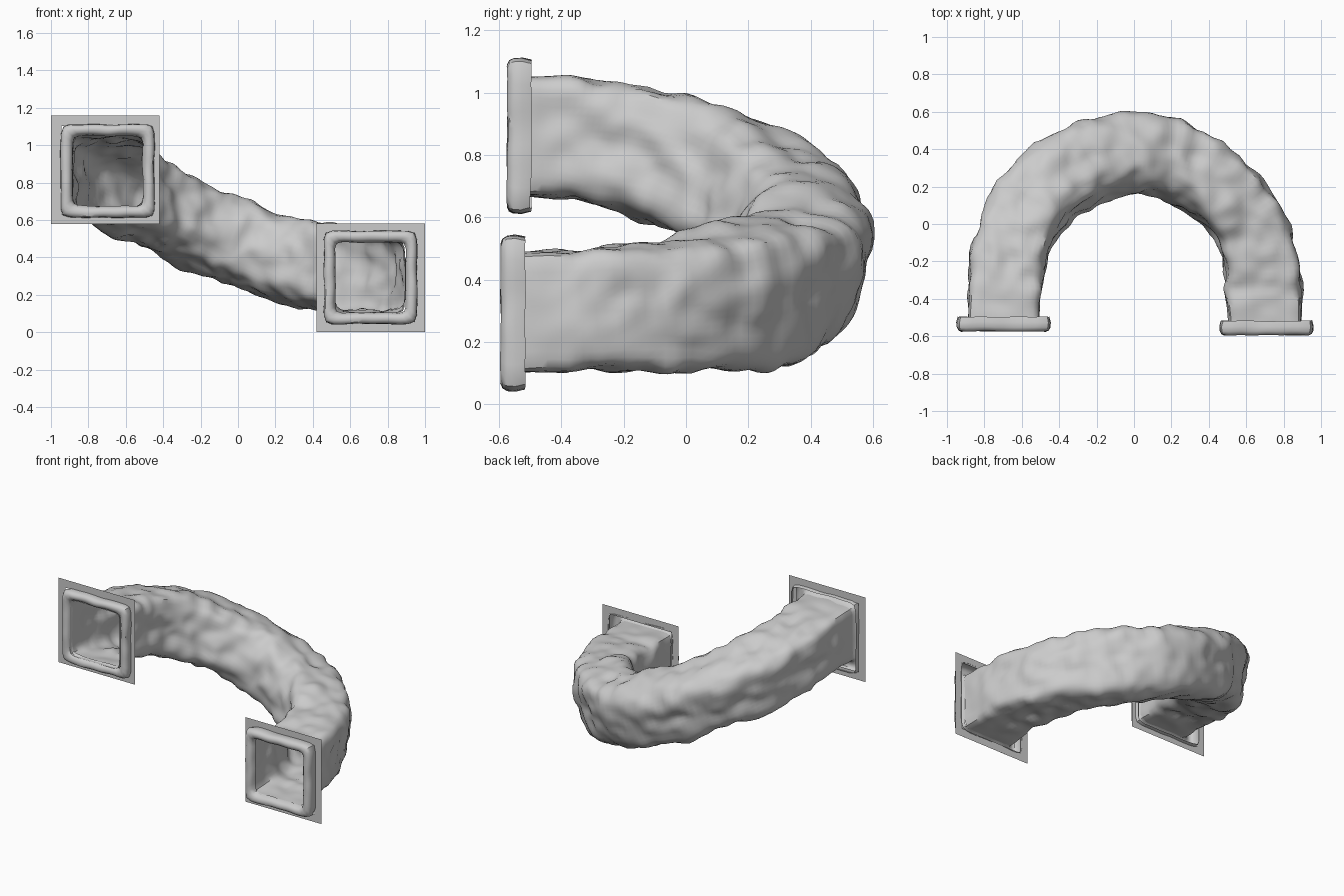
import bpy, bmesh, math
from mathutils import Vector, noise

if "Cube" in bpy.data.objects:
    bpy.data.objects.remove(bpy.data.objects["Cube"])

SIDES = 64
LEFT, RIGHT = (-0.697, 0.862), (0.708, 0.293)   # x, z centres of the mouths


def ring_point(i, power):
    """Unit rounded square (superellipse) sampled by angle."""
    a = 2 * math.pi * i / SIDES
    c, s = math.cos(a), math.sin(a)
    r = (abs(c) ** power + abs(s) ** power) ** (-1 / power)
    return c * r, s * r


def loft(name, rings):
    bm = bmesh.new()
    loops = [[bm.verts.new(p) for p in ring] for ring in rings]
    for a, b in zip(loops, loops[1:]):
        for i in range(SIDES):
            j = (i + 1) % SIDES
            bm.faces.new((a[i], a[j], b[j], b[i]))
    bmesh.ops.recalc_face_normals(bm, faces=bm.faces)
    return finish(name, bm)


def finish(name, bm):
    me = bpy.data.meshes.new(name)
    bm.to_mesh(me)
    bm.free()
    ob = bpy.data.objects.new(name, me)
    bpy.context.collection.objects.link(ob)
    bpy.context.view_layer.objects.active = ob
    bpy.ops.object.select_all(action='DESELECT')
    ob.select_set(True)
    bpy.ops.object.shade_smooth_by_angle(angle=math.radians(40))
    return ob


# Tunnel centre line by bend angle (degrees from the right end):
# angle, height, bend radius, half width, half height
SPINE = [(-25, 0.293, 0.700, 0.192, 0.192), (0, 0.300, 0.695, 0.197, 0.193),
         (26, 0.318, 0.675, 0.188, 0.205), (50, 0.350, 0.660, 0.182, 0.217),
         (73, 0.400, 0.665, 0.202, 0.220), (90, 0.475, 0.670, 0.212, 0.216),
         (110, 0.575, 0.670, 0.210, 0.214), (130, 0.680, 0.672, 0.203, 0.210),
         (154, 0.775, 0.678, 0.200, 0.205), (180, 0.845, 0.690, 0.195, 0.195),
         (195, 0.862, 0.695, 0.190, 0.190), (206, 0.862, 0.697, 0.190, 0.190)]


def spine(deg):
    """Spine values at an angle, averaged for smooth slopes."""
    total = [0.0] * 4
    for k in range(-4, 5):
        d = max(-25, min(206, deg + 3 * k))
        for a, b in zip(SPINE, SPINE[1:]):
            if a[0] <= d <= b[0]:
                f = (d - a[0]) / (b[0] - a[0])
                total = [t + (p + (q - p) * f) / 9 for t, p, q in zip(total, a[1:], b[1:])]
                break
    return total


def path(deg):
    """Straight entry, half circle, straight exit."""
    z, r = spine(deg)[:2]
    if deg < 0:
        return Vector((r, -0.30 + 0.26 * deg / 25, z))
    if deg > 180:
        return Vector((-r, -0.30 - 0.26 * (deg - 180) / 25, z))
    a = math.radians(deg)
    return Vector((r * math.cos(a), -0.30 + r * math.sin(a), z))


def rock(p):
    """Rough stone: broad lumps, smaller chips and creases."""
    return (0.022 * noise.noise(p * 4.5)
            + 0.018 * noise.noise(p * 10 + Vector((3, 7, 1)))
            - 0.014 * abs(noise.noise(p * 8 + Vector((1, 2, 5)))) + 0.003)


# Tunnel: rough rounded-square sweep, open at both mouths
STEPS = 110
rings = []
for k in range(STEPS + 1):
    deg = -25 + 230 * k / STEPS
    c = path(deg)
    t = (path(min(205, deg + 3)) - path(max(-25, deg - 3))).normalized()
    n = t.cross(Vector((0, 0, 1))).normalized()
    b = n.cross(t).normalized()
    mid = max(0.0, math.sin(math.radians(max(0, min(180, deg)))))
    fade = min(1, 10 * min(k, STEPS - k) / STEPS)
    wide, tall = spine(deg)[2:]
    power = 6 - 2.8 * mid + 6 * (1 - fade)
    roll = -0.26 * mid
    ring = []
    for i in range(SIDES):
        u, v = ring_point(i, power)
        u, v = u * wide, v * tall
        u, v = (u * math.cos(roll) - v * math.sin(roll),
                u * math.sin(roll) + v * math.cos(roll))
        d = n * u + b * v
        p = c + d
        ring.append(p + d.normalized() * rock(p) * 1.2 * fade)
    rings.append(ring)
loft("tunnel", rings)

# Mouth frames: hollow-backed rounded square rims; wall plates with a hole
PROFILE = [(0.0, 0.243), (0.03, 0.250), (0.055, 0.248), (0.07, 0.240), (0.077, 0.225),
           (0.074, 0.207), (0.062, 0.194), (0.035, 0.187)]
for side, (cx, cz), back in (("left", LEFT, -0.497), ("right", RIGHT, -0.518)):
    rings = []
    for d, half in PROFILE:
        ring = []
        for i in range(SIDES):
            u, v = ring_point(i, 14)
            p = Vector((cx + u * half, back - d, cz + v * half))
            ring.append(p + noise.noise_vector(p * 9) * 0.006)
        rings.append(ring)
    loft(side + "_frame", rings)

    sx = -0.71 if side == "left" else 0.71
    sz = 0.868 if side == "left" else 0.29
    bm = bmesh.new()
    corners = [(-1, -1), (1, -1), (1, 1), (-1, 1)]
    outer, inner = [[bm.verts.new((sx + h * u, -0.52, sz + h * v)) for u, v in corners]
                    for h in (0.29, 0.235)]
    for i in range(4):
        j = (i + 1) % 4
        bm.faces.new((outer[i], outer[j], inner[j], inner[i]))
    finish(side + "_wall_plate", bm)
